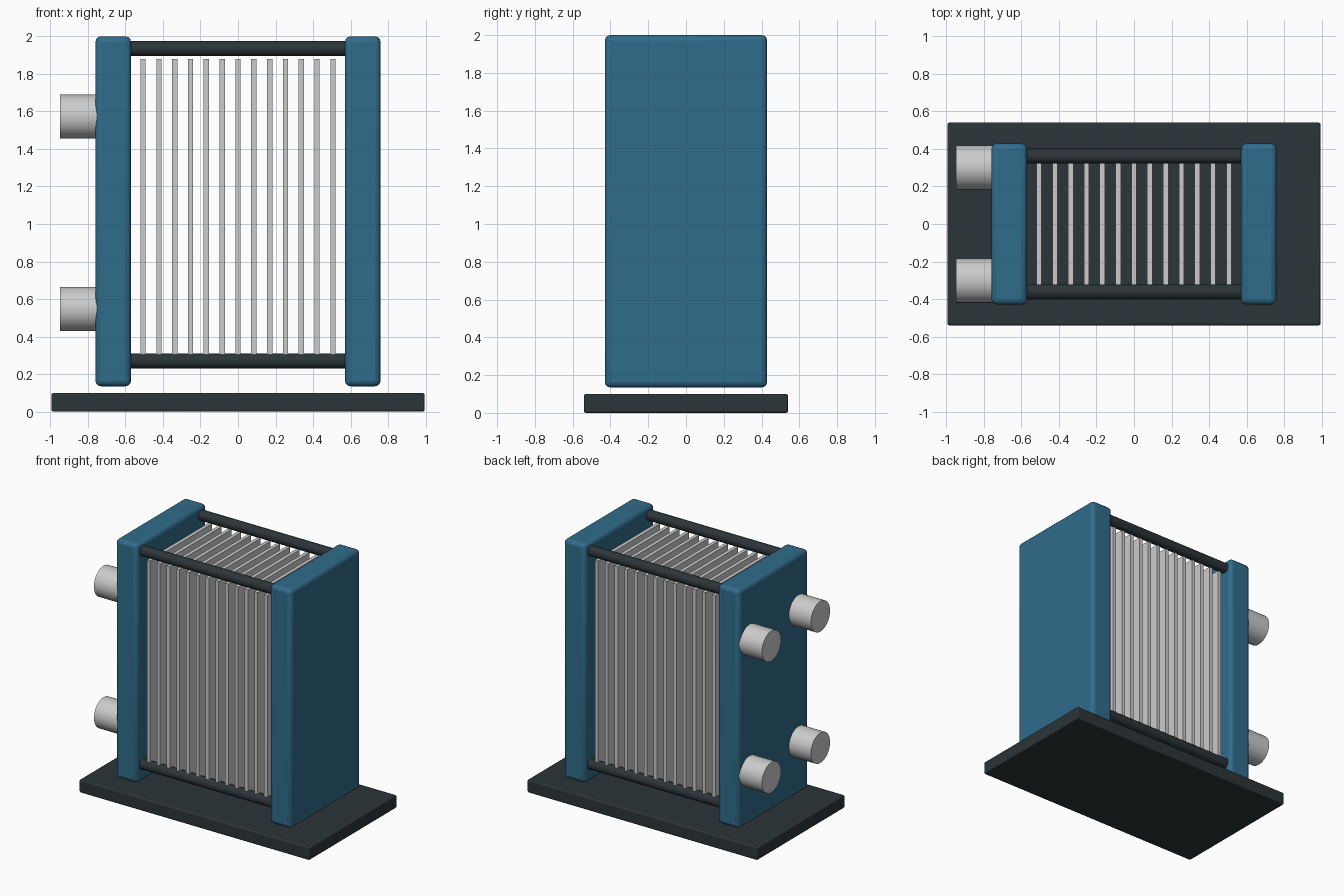
import bpy
import math

if "Cube" in bpy.data.objects:
    bpy.data.objects.remove(bpy.data.objects["Cube"])


def material(name, color):
    m = bpy.data.materials.new(name)
    m.diffuse_color = (*color, 1)
    m.use_nodes = True
    m.node_tree.nodes["Principled BSDF"].inputs["Base Color"].default_value = m.diffuse_color
    return m


BLUE = material("blue_paint", (0.03, 0.15, 0.26))
DARK = material("dark_steel", (0.025, 0.035, 0.04))


def finish(ob, name, mat):
    ob.name = name
    if mat:
        ob.data.materials.append(mat)
    bpy.ops.object.shade_smooth_by_angle(angle=math.radians(35))
    return ob


def box(name, lo, hi, mat=None, bevel=0):
    bpy.ops.mesh.primitive_cube_add(size=1, location=[(a + b) / 2 for a, b in zip(lo, hi)])
    ob = bpy.context.object
    ob.scale = [b - a for a, b in zip(lo, hi)]
    bpy.ops.object.transform_apply(location=False, rotation=False, scale=True)
    if bevel:
        mod = ob.modifiers.new("bevel", 'BEVEL')
        mod.width = bevel
        mod.segments = 3
    return finish(ob, name, mat)


def rod_x(name, x0, x1, y, z, r, mat=None):
    bpy.ops.mesh.primitive_cylinder_add(vertices=32, radius=r, depth=x1 - x0,
                                        location=((x0 + x1) / 2, y, z),
                                        rotation=(0, math.pi / 2, 0))
    return finish(bpy.context.object, name, mat)


# Base slab
box("base", (-0.994, -0.54, 0), (0.994, 0.54, 0.10), DARK, 0.01)

# Thick end plates
box("end_plate_left", (-0.76, -0.43, 0.135), (-0.57, 0.43, 2.0), BLUE, 0.03)
box("end_plate_right", (0.57, -0.43, 0.135), (0.76, 0.43, 2.0), BLUE, 0.03)

# Stack of thin heat-transfer plates
for i in range(13):
    x = (i - 6) * 0.0843
    box(f"thin_plate_{i + 1}", (x - 0.014, -0.38, 0.255), (x + 0.014, 0.38, 1.88))

# Tie rods at the corners, pipe stubs on the left end plate
for side, s in (("front", -1), ("back", 1)):
    for level, rod_z, pipe_z in (("lower", 0.27, 0.547), ("upper", 1.935, 1.573)):
        rod_x(f"tie_rod_{side}_{level}", -0.6, 0.6, s * 0.362, rod_z, 0.04, DARK)
        rod_x(f"pipe_{side}_{level}", -0.95, -0.70, s * 0.302, pipe_z, 0.118)
